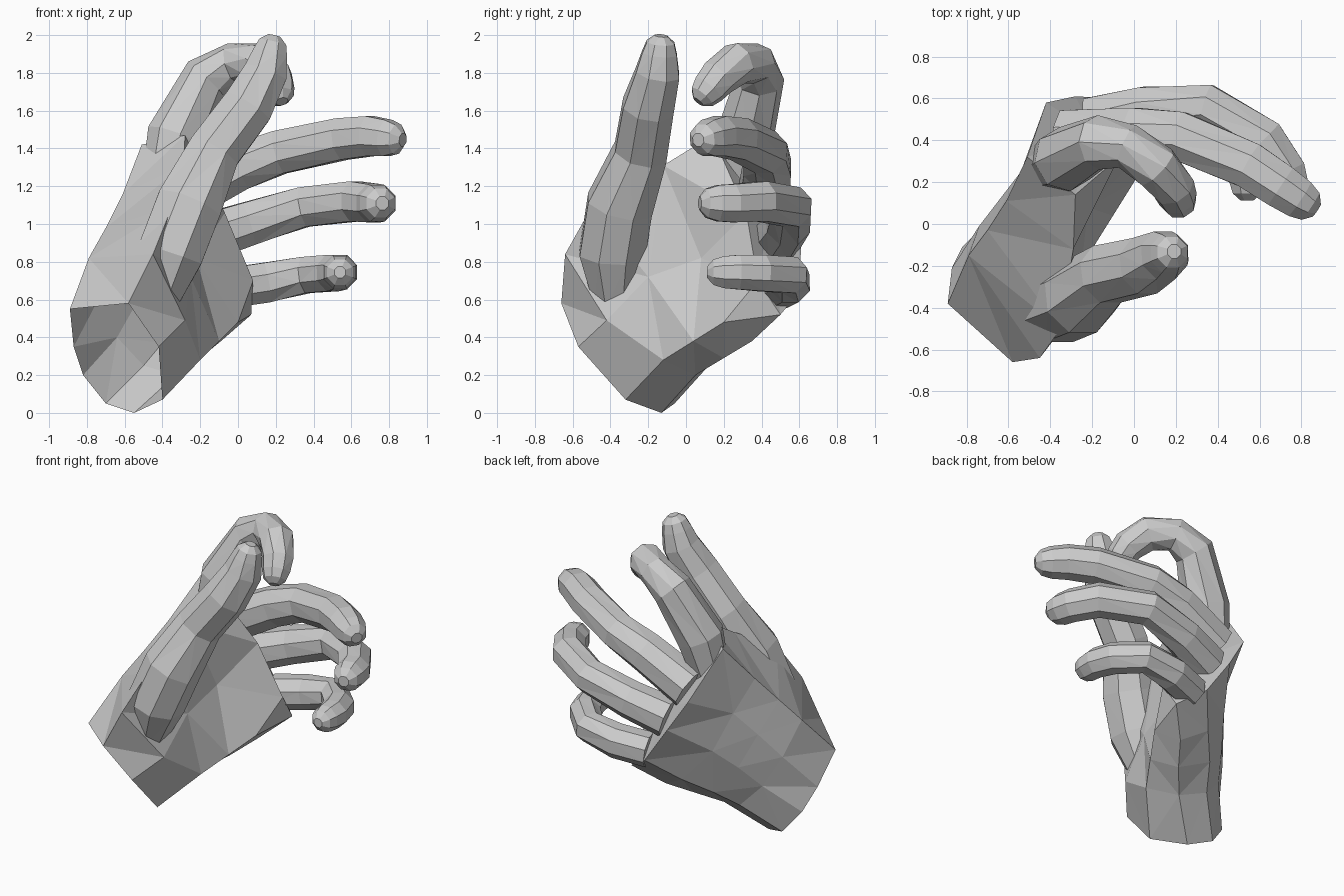
import bpy, bmesh, math
from mathutils import Vector

if "Cube" in bpy.data.objects:
    bpy.data.objects.remove(bpy.data.objects["Cube"])

SIDES = 8


def loft(name, rings):
    """Closed, triangulated skin through rings of equal point count."""
    bm = bmesh.new()
    rows = [[bm.verts.new(p) for p in ring] for ring in rings]
    for a, b in zip(rows, rows[1:]):
        for i in range(len(a)):
            j = (i + 1) % len(a)
            bm.faces.new((a[i], a[j], b[j], b[i]))
    for row in (rows[0], rows[-1]):
        mid = bm.verts.new(sum((v.co for v in row), Vector()) / len(row))
        for i in range(len(row)):
            bm.faces.new((row[i], row[(i + 1) % len(row)], mid))
    bmesh.ops.triangulate(bm, faces=bm.faces[:])
    bmesh.ops.recalc_face_normals(bm, faces=bm.faces[:])
    mesh = bpy.data.meshes.new(name)
    bm.to_mesh(mesh)
    bm.free()
    ob = bpy.data.objects.new(name, mesh)
    bpy.context.collection.objects.link(ob)
    return ob


def digit(name, path, ref):
    """Finger tube along (x, y, z, radius) points with a rounded tip."""
    pts = [Vector(p[:3]) for p in path]
    rad = [p[3] for p in path]
    end = (pts[-1] - pts[-2]).normalized()
    tip, r = pts[-1], rad[-1]
    for step, scale in ((0.62, 0.8), (1.0, 0.36)):
        pts.append(tip + end * r * step)
        rad.append(r * scale)
    rings = []
    for i, p in enumerate(pts):
        before = (p - pts[i - 1]).normalized() if i else Vector()
        after = (pts[i + 1] - p).normalized() if i + 1 < len(pts) else Vector()
        t = (before + after).normalized()
        u = Vector(ref)
        u = (u - t * u.dot(t)).normalized()
        v = t.cross(u)
        rings.append([p + (u * math.cos(a) + v * math.sin(a)) * rad[i] * 1.04
                      for a in (math.tau * (k + 0.5) / SIDES for k in range(SIDES))])
    return loft(name, rings)


# Palm: wrist, ball of thumb, two mid palm sections and knuckles
# (each runs thumb side, back of hand, little finger edge, palm)
hand = loft("hand", [
    [(-.58, -.66, .58), (-.89, -.38, .55), (-.87, -.21, .35), (-.82, -.11, .20),
     (-.70, -.06, .05), (-.55, -.13, .0), (-.40, -.32, .07), (-.42, -.57, .35)],
    [(-.45, -.64, .84), (-.79, -.15, .82), (-.74, -.01, .60), (-.64, .07, .40),
     (-.50, .12, .25), (-.33, .05, .20), (-.20, -.12, .28), (-.28, -.42, .49)],
    [(-.35, -.50, 1.09), (-.70, -.03, .98), (-.64, .12, .78), (-.55, .21, .56),
     (-.40, .27, .37), (-.20, .20, .29), (-.10, .04, .38), (-.25, -.20, .72)],
    [(-.29, -.12, 1.31), (-.61, .11, 1.16), (-.54, .25, .95), (-.45, .35, .70),
     (-.26, .42, .48), (-.09, .35, .38), (.0, .20, .48), (-.22, .08, .82)],
    [(-.28, .14, 1.47), (-.51, .32, 1.42), (-.42, .58, 1.12), (-.28, .61, .90),
     (-.10, .60, .64), (.07, .50, .52), (.08, .38, .70), (-.07, .32, 1.06)],
])

# Thumb and fingers
digits = {
    "thumb": ((0, 1, 0), [
        (-.43, -.38, .58, .11), (-.36, -.39, .84, .18), (-.26, -.35, 1.10, .18),
        (-.13, -.24, 1.38, .145), (.05, -.20, 1.62, .14), (.145, -.15, 1.80, .12),
        (.17, -.14, 1.905, .095)]),
    "index_finger": ((.13, .9, -.43), [
        (-.41, .27, 1.12, .11), (-.33, .31, 1.46, .15), (-.17, .39, 1.77, .125),
        (-.03, .37, 1.85, .105), (.11, .27, 1.85, .11), (.19, .17, 1.775, .10),
        (.21, .12, 1.715, .09)]),
    "middle_finger": ((0, 0, 1), [
        (-.32, .41, 1.13, .14), (.0, .43, 1.30, .13), (.22, .42, 1.38, .12),
        (.55, .28, 1.45, .115), (.70, .18, 1.465, .11), (.79, .12, 1.455, .10)]),
    "ring_finger": ((0, 0, 1), [
        (-.20, .48, .92, .13), (.05, .54, 1.00, .12), (.35, .56, 1.09, .11),
        (.62, .40, 1.12, .11), (.72, .25, 1.11, .105), (.74, .17, 1.11, .10)]),
    "little_finger": ((0, 0, 1), [
        (-.06, .49, .66, .11), (.15, .55, .69, .11), (.36, .55, .73, .10),
        (.50, .40, .74, .10), (.54, .28, .745, .095), (.54, .20, .745, .088)]),
}

# Fuse the digits with the palm
parts = []
for name, (ref, path) in digits.items():
    ob = digit(name, path, ref)
    ob.hide_render = True
    mod = hand.modifiers.new(name, 'BOOLEAN')
    mod.operation = 'UNION'
    mod.solver = 'EXACT'
    mod.object = ob
    parts.append(ob)
bpy.context.view_layer.update()
fused = bpy.data.meshes.new_from_object(
    hand.evaluated_get(bpy.context.evaluated_depsgraph_get()))
hand.modifiers.clear()
hand.data = fused
for ob in parts:
    bpy.data.objects.remove(ob)

# Open wrist: remove the cap faces
bm = bmesh.new()
bm.from_mesh(fused)
axis = Vector((.5, .63, .6)).normalized()
cap = [f for f in bm.faces if f.normal.dot(axis) < -0.9
       and abs(f.calc_center_median().dot(axis) + 0.358) < 0.04]
bmesh.ops.delete(bm, geom=cap, context='FACES')
bm.to_mesh(fused)
bm.free()
fused.name = "hand"
